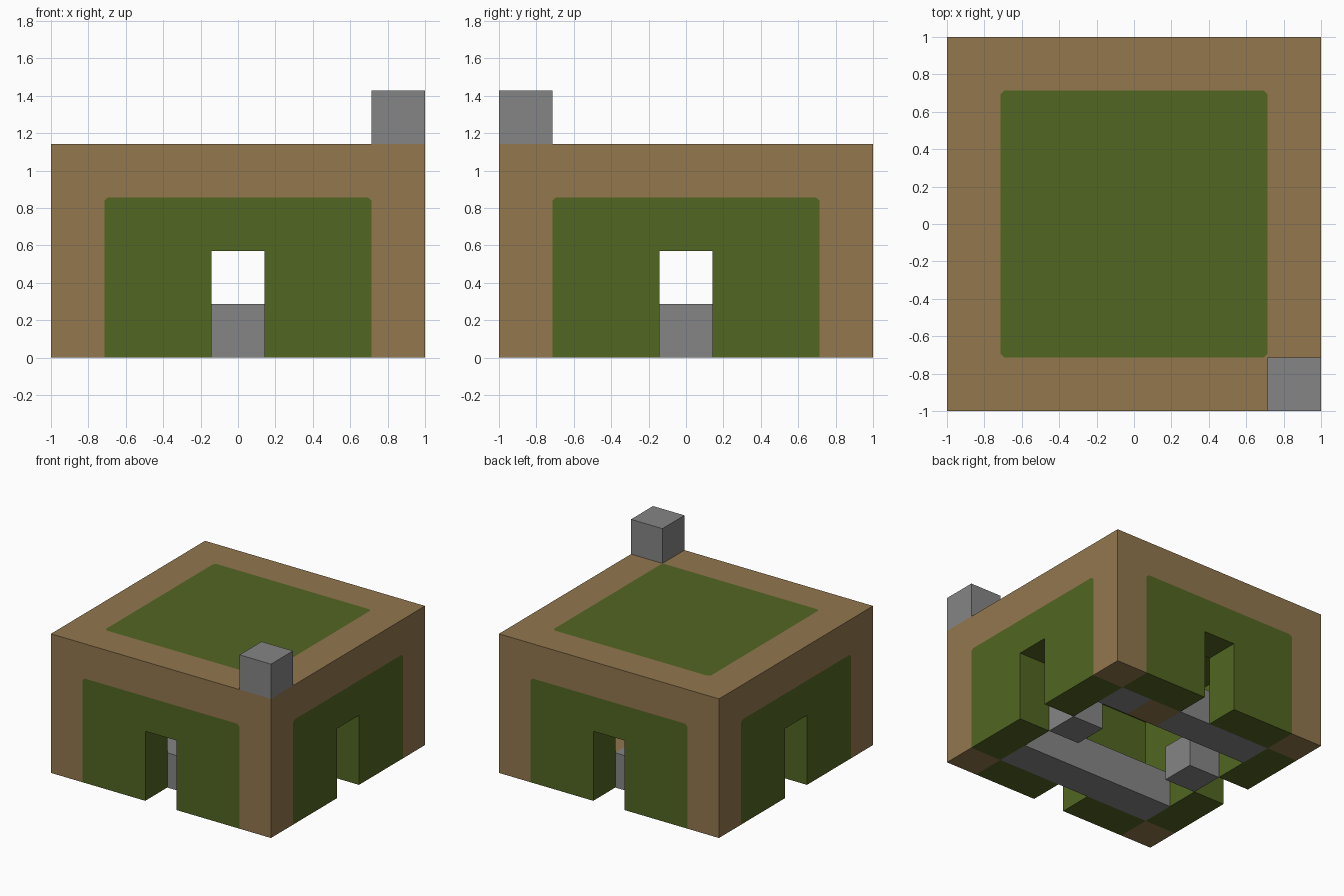
import bpy
import bmesh
from mathutils import Vector

cube = bpy.data.objects.get("Cube")
if cube:
    bpy.data.objects.remove(cube, do_unlink=True)

SIDE, TALL = 7, 4          # size of the house in blocks
U = 2 / SIDE               # edge length of one block


def material(name, rgb):
    mat = bpy.data.materials.new(name)
    mat.use_nodes = True
    colour = (*rgb, 1.0)
    mat.diffuse_color = colour
    mat.node_tree.nodes["Principled BSDF"].inputs["Base Color"].default_value = colour
    return mat


green = material("moss green", (0.084, 0.133, 0.016))
brown = material("earth brown", (0.287, 0.184, 0.076))
grey = material("stone grey", (0.235, 0.235, 0.235))


def finish(name, bm, mats):
    bmesh.ops.recalc_face_normals(bm, faces=bm.faces)
    mesh = bpy.data.meshes.new(name)
    bm.to_mesh(mesh)
    bm.free()
    for mat in mats:
        mesh.materials.append(mat)
    obj = bpy.data.objects.new(name, mesh)
    bpy.context.collection.objects.link(obj)
    return obj


def corner(i, j, k):
    """Lower corner of block (i, j, k), counted from left, front and ground."""
    return Vector((i * U - 1, j * U - 1, k * U))


def slab(name, cell, size, mat):
    """Box covering size blocks, starting at the given block."""
    bm = bmesh.new()
    bmesh.ops.create_cube(bm, size=1)
    start, extent = corner(*cell), Vector(size) * U
    for v in bm.verts:
        v.co = start + Vector([(c + 0.5) * e for c, e in zip(v.co, extent)])
    return finish(name, bm, [mat])


# House shell: walls, roof and four doorways
def on_rim(i):
    return i in (0, SIDE - 1)


def solid(i, j, k):
    if not (0 <= i < SIDE and 0 <= j < SIDE and 0 <= k < TALL):
        return False
    doorway = k < 2 and SIDE // 2 in (i, j)
    return k == TALL - 1 or ((on_rim(i) or on_rim(j)) and not doorway)


bm = bmesh.new()
for i in range(SIDE):
    for j in range(SIDE):
        for k in range(TALL):
            if not solid(i, j, k):
                continue
            # Blocks along the outer edges of the house are brown
            is_edge = on_rim(i) + on_rim(j) + (k == TALL - 1) >= 2
            for axis in range(3):
                for step in (0, 1):
                    beside = [i, j, k]
                    beside[axis] += 2 * step - 1
                    if solid(*beside):
                        continue
                    quad = []
                    for a, b in ((0, 0), (1, 0), (1, 1), (0, 1)):
                        p = [i, j, k]
                        p[axis] += step
                        p[(axis + 1) % 3] += a
                        p[(axis + 2) % 3] += b
                        quad.append(bm.verts.new(corner(*p)))
                    bm.faces.new(quad).material_index = int(is_edge)
bmesh.ops.remove_doubles(bm, verts=bm.verts, dist=0.001)

# Softened corners of the green panels
inner, roof_z = 1 - U, TALL * U


def near(a, b):
    return abs(a - b) < 0.01


def panel_corner(co):
    x, y = abs(co.x), abs(co.y)
    on_roof = near(co.z, roof_z) and near(x, inner) and near(y, inner)
    on_wall = near(co.z, roof_z - U) and near(max(x, y), 1) and near(min(x, y), inner)
    return on_roof or on_wall


bmesh.ops.bevel(bm, geom=[v for v in bm.verts if panel_corner(v.co)],
                offset=0.02, segments=1, affect='VERTICES', material=1)
finish("house_shell", bm, [green, brown])

# Chimney block on the front corner of the roof
slab("chimney", (6, 0, TALL), (1, 1, 1), grey)

# Low stone rows inside, along the front and back walls
slab("front_bench", (1, 1, 0), (5, 1, 1), grey)
slab("back_bench_right", (1, 5, 0), (3, 1, 1), grey)
slab("back_bench_crate", (4, 5, 0), (1, 1, 1), brown)
slab("back_bench_left", (5, 5, 0), (1, 1, 1), grey)

# Single stones behind the side doorways
for name, i in (("right_stone", 1), ("left_stone", 5)):
    slab(name, (i, 3, 0), (1, 1, 1), grey)
